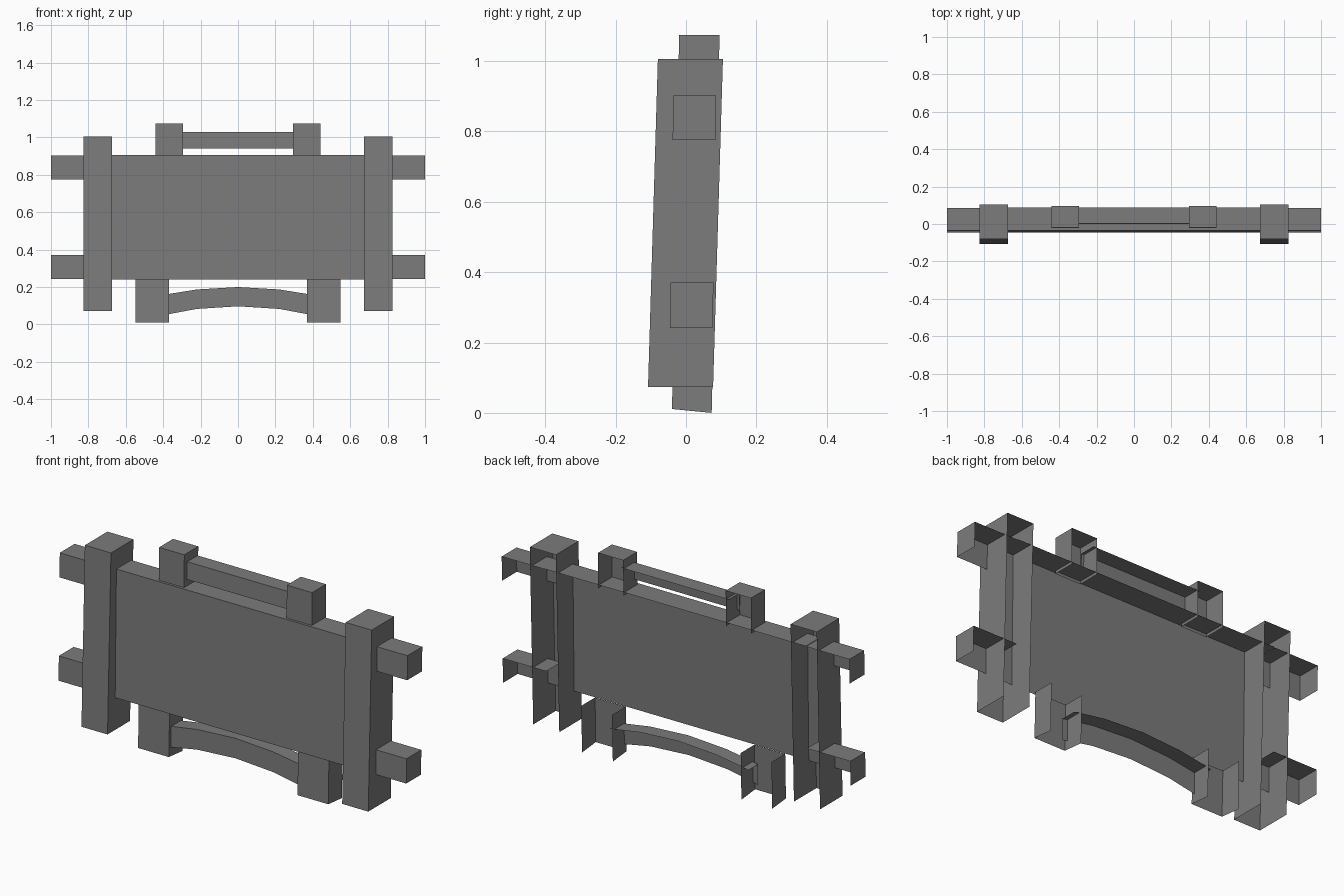
import bpy, bmesh
from mathutils import Vector

cube = bpy.data.objects.get("Cube")
if cube:
    bpy.data.objects.remove(cube, do_unlink=True)

grey = bpy.data.materials.new("weathered grey")
grey.use_nodes = True
colour = (0.2, 0.2, 0.2, 1)
grey.diffuse_color = colour
grey.node_tree.nodes["Principled BSDF"].inputs["Base Color"].default_value = colour

SIDES = {"left": (1, 0, 0), "right": (-1, 0, 0), "front": (0, -1, 0),
         "back": (0, 1, 0), "top": (0, 0, 1), "bottom": (0, 0, -1)}


def finish(name, bm):
    mesh = bpy.data.meshes.new(name)
    bm.to_mesh(mesh)
    bm.free()
    mesh.materials.append(grey)
    obj = bpy.data.objects.new(name, mesh)
    bpy.context.collection.objects.link(obj)
    return obj


def shell(name, x, z, front, depth, keep, heel=0):
    """Open box keeping only the named sides; front is y at the bottom and top."""
    bm = bmesh.new()
    bmesh.ops.create_cube(bm, size=1)
    bm.normal_update()
    kept = [Vector(SIDES[k]) for k in keep.split()]
    drop = [f for f in bm.faces if not any(f.normal.dot(k) > 0.9 for k in kept)]
    bmesh.ops.delete(bm, geom=drop, context="FACES")
    for v in bm.verts:
        right, back, up = v.co.x > 0, v.co.y > 0, v.co.z > 0
        drop_z = heel if back and not up else 0
        v.co = (x[right], front[up] + depth * back, z[up] - drop_z)
    return finish(name, bm)


# Central board with its top ledge
shell("board", (-0.75, 0.75), (0.24, 0.905), (-0.045, -0.035), 0.122, "front top")

# Handrail between the upper blocks
shell("upper_rail", (-0.31, 0.31), (0.94, 1.03), (0.0, 0.004), 0.085, "front top")

for side, s in (("left", 1), ("right", -1)):
    def span(a, b):
        return tuple(sorted((s * a, s * b)))

    # Leaning post, open at the back and underneath
    shell(side + "_post", span(0.675, 0.825), (0.073, 1.006), (-0.108, -0.08), 0.185,
          "left right front top")
    # Beam ends sticking out past the post
    shell(side + "_upper_beam_end", span(0.75, 1), (0.776, 0.903), (-0.038, -0.036), 0.122,
          side + " front top")
    shell(side + "_lower_beam_end", span(0.75, 1), (0.242, 0.37), (-0.046, -0.044), 0.122,
          side + " front top")
    # Block on the board and foot beneath it
    shell(side + "_upper_block", span(0.295, 0.44), (0.89, 1.075), (-0.022, -0.02), 0.115,
          "left right front top")
    shell(side + "_foot", span(0.37, 0.547), (0.011, 0.245), (-0.04, -0.034), 0.113,
          "left right front", heel=0.011)

# Arched stretcher between the feet: front face and upper surface
bm = bmesh.new()
half = [(0.4, 0.047, 0.156), (0.37, 0.055, 0.163), (0.22, 0.083, 0.187)]
points = [(-x, a, b) for x, a, b in half] + [(0, 0.097, 0.2)] + half[::-1]
rows = [[bm.verts.new(p) for p in ((x, -0.022, low), (x, -0.02, high), (x, 0.06, high))]
        for x, low, high in points]
for a, b in zip(rows, rows[1:]):
    for i in range(2):
        bm.faces.new((a[i], b[i], b[i + 1], a[i + 1]))
finish("arched_stretcher", bm)
